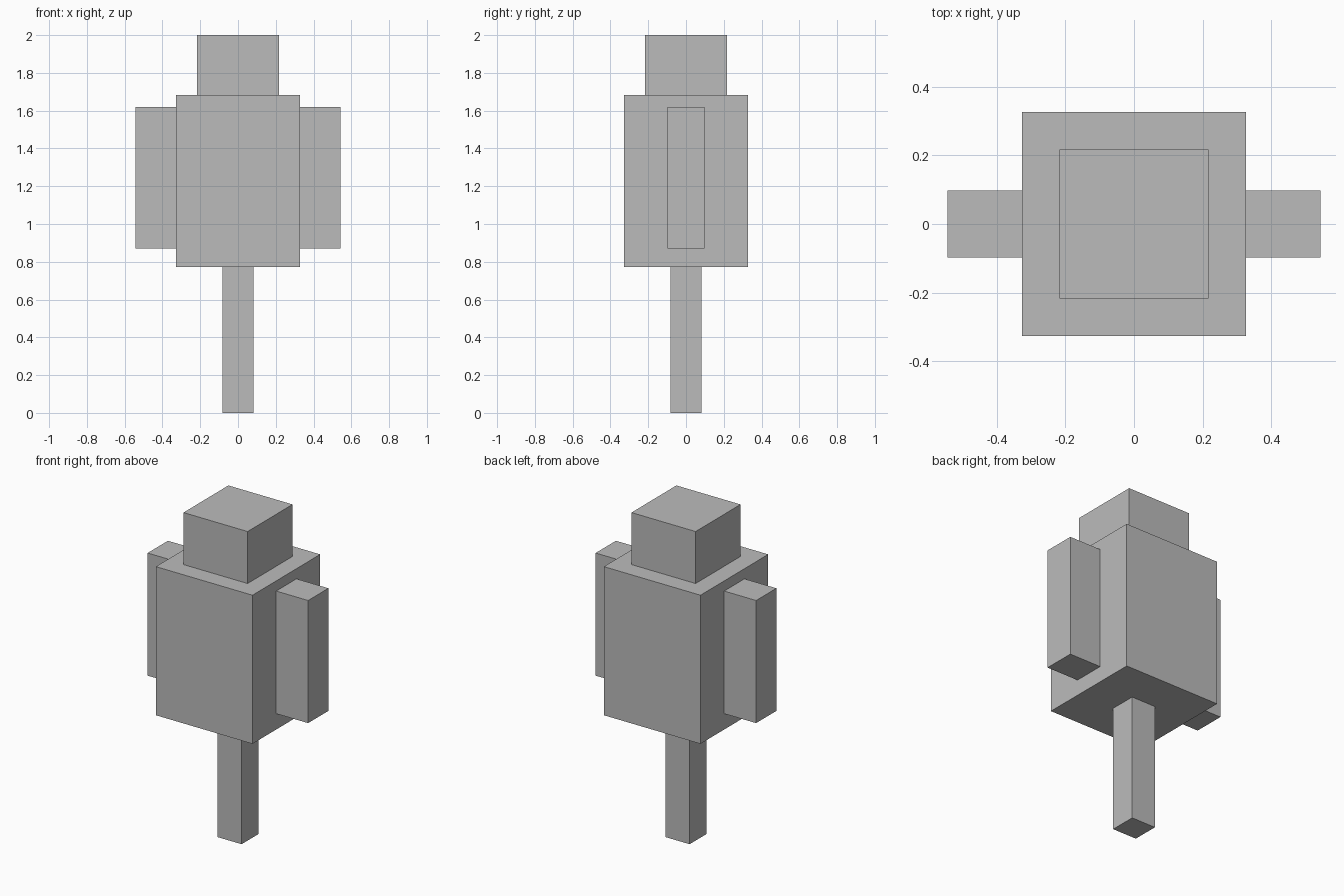
import bpy
from mathutils import Matrix, Vector
import bmesh

if "Cube" in bpy.data.objects:
    bpy.data.objects.remove(bpy.data.objects["Cube"])

grey = bpy.data.materials.new("plain grey")
grey.diffuse_color = (0.5, 0.5, 0.5, 1.0)
grey.use_nodes = True
grey.node_tree.nodes["Principled BSDF"].inputs["Base Color"].default_value = grey.diffuse_color


def box(name, low, high):
    """Axis-aligned box between two corners."""
    low, high = Vector(low), Vector(high)
    bm = bmesh.new()
    bmesh.ops.create_cube(
        bm, size=1,
        matrix=Matrix.Translation((low + high) / 2) @ Matrix.Diagonal((*(high - low), 1)))
    mesh = bpy.data.meshes.new(name)
    bm.to_mesh(mesh)
    bm.free()
    mesh.materials.append(grey)
    obj = bpy.data.objects.new(name, mesh)
    bpy.context.collection.objects.link(obj)
    return obj


def column(name, half, bottom, top):
    """Square upright block centred on the vertical axis."""
    return box(name, (-half, -half, bottom), (half, half, top))


# Central stack: post, body and head
column("post", 0.082, 0.0, 0.773)
column("body", 0.327, 0.773, 1.682)
column("head", 0.217, 1.682, 2.0)

# Side arms
box("right_arm", (0.327, -0.098, 0.87), (0.543, 0.098, 1.62))
box("left_arm", (-0.543, -0.098, 0.87), (-0.327, 0.098, 1.62))
